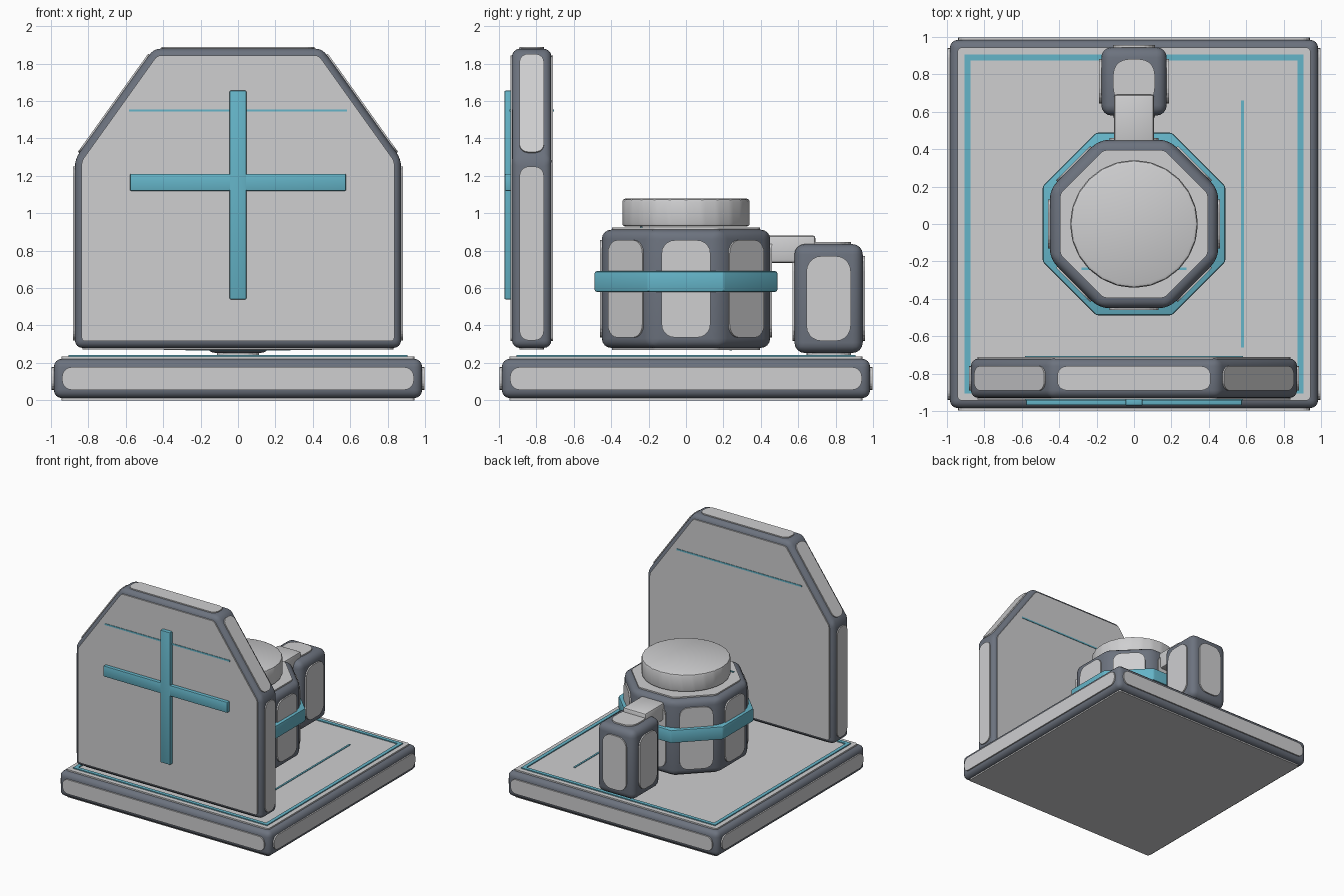
import bpy, bmesh, math
from mathutils import Vector

if "Cube" in bpy.data.objects:
    bpy.data.objects.remove(bpy.data.objects["Cube"])


def material(name, rgb):
    m = bpy.data.materials.new(name)
    m.diffuse_color = (*rgb, 1)
    m.use_nodes = True
    m.node_tree.nodes["Principled BSDF"].inputs["Base Color"].default_value = m.diffuse_color
    return m


LIGHT = material("light_grey", (0.62, 0.62, 0.63))
DARK = material("slate_grey", (0.15, 0.17, 0.21))
TEAL = material("teal", (0.13, 0.46, 0.58))


def finish(bm, name, mat, bevel=0.0, segments=2, smooth=True):
    """Turn a bmesh into an object with an optional rounded edge."""
    bmesh.ops.recalc_face_normals(bm, faces=bm.faces)
    if bevel:
        bmesh.ops.bevel(bm, geom=bm.edges[:], offset=bevel, segments=segments,
                        profile=0.5, affect='EDGES', clamp_overlap=True)
    me = bpy.data.meshes.new(name)
    bm.to_mesh(me)
    bm.free()
    me.materials.append(mat)
    ob = bpy.data.objects.new(name, me)
    bpy.context.collection.objects.link(ob)
    if smooth:
        bpy.ops.object.select_all(action='DESELECT')
        ob.select_set(True)
        bpy.context.view_layer.objects.active = ob
        bpy.ops.object.shade_smooth_by_angle(angle=math.radians(35))
    return ob


def prism(outline, lo, hi, upright=False):
    """Extrude an outline along z, or along y when upright."""
    bm = bmesh.new()
    put = (lambda a, b, h: (a, h, b)) if upright else (lambda a, b, h: (a, b, h))
    face = bm.faces.new([bm.verts.new(put(a, b, lo)) for a, b in outline])
    new = bmesh.ops.extrude_face_region(bm, geom=[face])["geom"]
    step = Vector(put(0, 0, hi - lo))
    bmesh.ops.translate(bm, vec=step,
                        verts=[v for v in new if isinstance(v, bmesh.types.BMVert)])
    bmesh.ops.recalc_face_normals(bm, faces=bm.faces)
    return bm


def rect(x0, x1, y0, y1):
    return [(x0, y0), (x1, y0), (x1, y1), (x0, y1)]


def octagon(apothem):
    r = apothem / math.cos(math.pi / 8)
    return [(r * math.cos((i + .5) * math.pi / 4), r * math.sin((i + .5) * math.pi / 4))
            for i in range(8)]


def box(name, mat, x, y, z, bevel=0.0):
    return finish(prism(rect(*x, *y), *z), name, mat, bevel)


def panel(points, normal, name, margin, rounding, proud):
    """Raised plate with rounded corners, set inside one face of a shell."""
    bm = bmesh.new()
    face = bm.faces.new([bm.verts.new(p - normal * 0.01) for p in points])
    face.normal_update()
    rim = bmesh.ops.inset_individual(bm, faces=[face], thickness=margin,
                                     use_even_offset=True)["faces"]
    bmesh.ops.delete(bm, geom=[f for f in rim if f is not face], context='FACES')
    bmesh.ops.bevel(bm, geom=bm.verts[:], offset=rounding, segments=5,
                    profile=0.5, affect='VERTICES', clamp_overlap=True)
    new = bmesh.ops.extrude_face_region(bm, geom=bm.faces[:])["geom"]
    bmesh.ops.translate(bm, vec=normal * (0.01 + proud),
                        verts=[v for v in new if isinstance(v, bmesh.types.BMVert)])
    finish(bm, name, LIGHT, smooth=False)


def panelled(name, bm, axis, bevel, side, cap, proud=0.011):
    """Dark rounded shell with a light panel on every face; side, cap = (margin, rounding)."""
    for i, f in enumerate(bm.faces):
        margin, rounding = cap if abs(f.normal[axis]) > 0.9 else side
        panel([v.co.copy() for v in f.verts], f.normal.copy(),
              f"{name}_panel_{i}", margin, rounding, proud)
    finish(bm, name, DARK, bevel, 4)


# Base slab
panelled("base", prism(rect(-.985, .985, -.985, .985), .011, .222), 2, .045,
         (.045, .05), (.042, .02))

# Teal border and thin line on the base
for s, side in ((-1, "low"), (1, "high")):
    a, b = sorted((s * .875, s * .905))
    box(f"border_x_{side}", TEAL, (a, b), (-.905, .905), (.225, .241))
    box(f"border_y_{side}", TEAL, (-.875, .875), (a, b), (.225, .241))
box("base_line", TEAL, (.573, .588), (-.66, .66), (.225, .238))

# Upright shield with clipped top corners
half = [(.872, .28), (.872, 1.29), (.45, 1.88)]
shield = half + [(-x, z) for x, z in reversed(half)]
panelled("shield", prism(shield, -.93, -.72, True), 1, .04, (.04, .05), (.036, .02), .009)

# Cross on the shield front and thin line through it
box("cross_upright", TEAL, (-.045, .045), (-.97, -.93), (.54, 1.655), .005)
box("cross_bar", TEAL, (-.577, .577), (-.968, -.93), (1.12, 1.21), .005)
box("shield_line", TEAL, (-.583, .583), (-.943, -.707), (1.543, 1.556))

# Eight-sided body with band and cap
panelled("body", prism(octagon(.45), .28, .912), 2, .05, (.056, .07), (.055, .02))
finish(prism(octagon(.488), .58, .69), "body_band", TEAL, .01)
bm = bmesh.new()
bmesh.ops.create_cone(bm, cap_ends=True, segments=24, radius1=.342, radius2=.342, depth=.15)
bmesh.ops.translate(bm, vec=(0, 0, 1.003), verts=bm.verts)
finish(bm, "cap", LIGHT, .018)
box("body_line_top", TEAL, (-.28, .28), (-.247, -.233), (.91, .929))
box("body_line_bottom", TEAL, (-.28, .28), (.233, .247), (.265, .28))

# Rear pod and the arm joining it to the body
panelled("pod", prism(rect(-.175, .175, .58, .945), .253, .835), 2, .055,
         (.064, .08), (.064, .08))
box("arm", LIGHT, (-.108, .108), (.4, .693), (.735, .882), .018)
